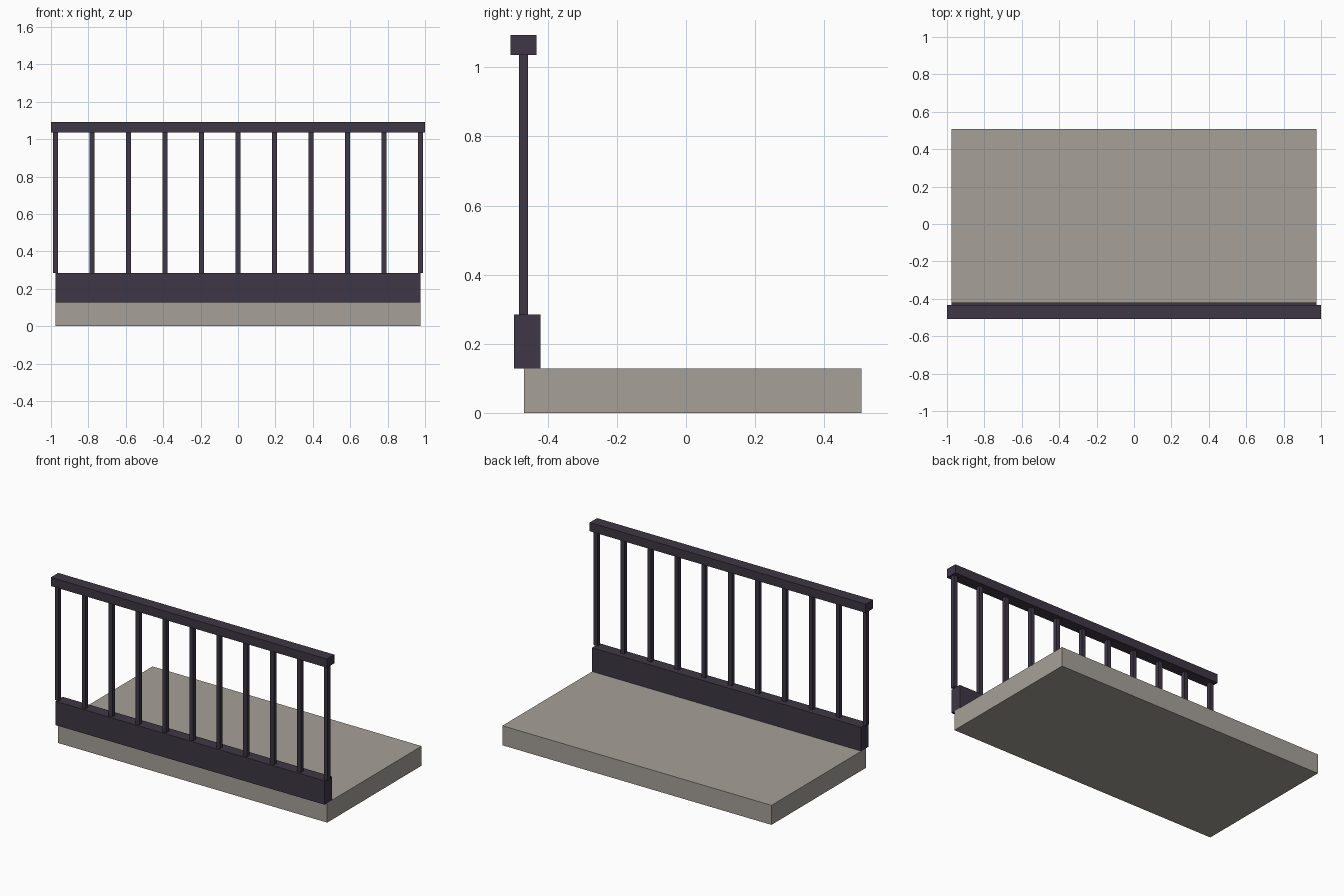
import bpy

if "Cube" in bpy.data.objects:
    bpy.data.objects.remove(bpy.data.objects["Cube"], do_unlink=True)


def make_material(name, color):
    mat = bpy.data.materials.new(name)
    mat.use_nodes = True
    mat.diffuse_color = color
    mat.node_tree.nodes["Principled BSDF"].inputs["Base Color"].default_value = color
    return mat


def box(name, low, high, mat):
    """Axis-aligned box between two corners."""
    center = [(a + b) / 2 for a, b in zip(low, high)]
    bpy.ops.mesh.primitive_cube_add(size=1, location=center)
    obj = bpy.context.object
    obj.name = name
    obj.scale = [b - a for a, b in zip(low, high)]
    bpy.ops.object.transform_apply(location=False, rotation=False, scale=True)
    obj.data.materials.append(mat)
    return obj


stone = make_material("warm grey stone", (0.38, 0.355, 0.315, 1))
metal = make_material("dark purple metal", (0.047, 0.038, 0.058, 1))

half = 0.975          # half width of slab and kerb
slab_top = 0.128
kerb_top = 0.284
rail_bottom = 1.036
bar_y = -0.47
bar_half = 0.0135

# Floor slab, kerb along its front edge, and handrail
box("floor_slab", (-half, -0.469, 0), (half, 0.508, slab_top), stone)
box("kerb", (-half, -0.497, slab_top), (half, -0.421, kerb_top), metal)
box("handrail", (-1, -0.508, rail_bottom), (1, -0.432, 1.093), metal)

# Evenly spaced square balusters
count = 11
for i in range(count):
    x = -half + 2 * half * i / (count - 1)
    box(f"baluster_{i + 1}",
        (x - bar_half, bar_y - bar_half, kerb_top),
        (x + bar_half, bar_y + bar_half, rail_bottom), metal)
